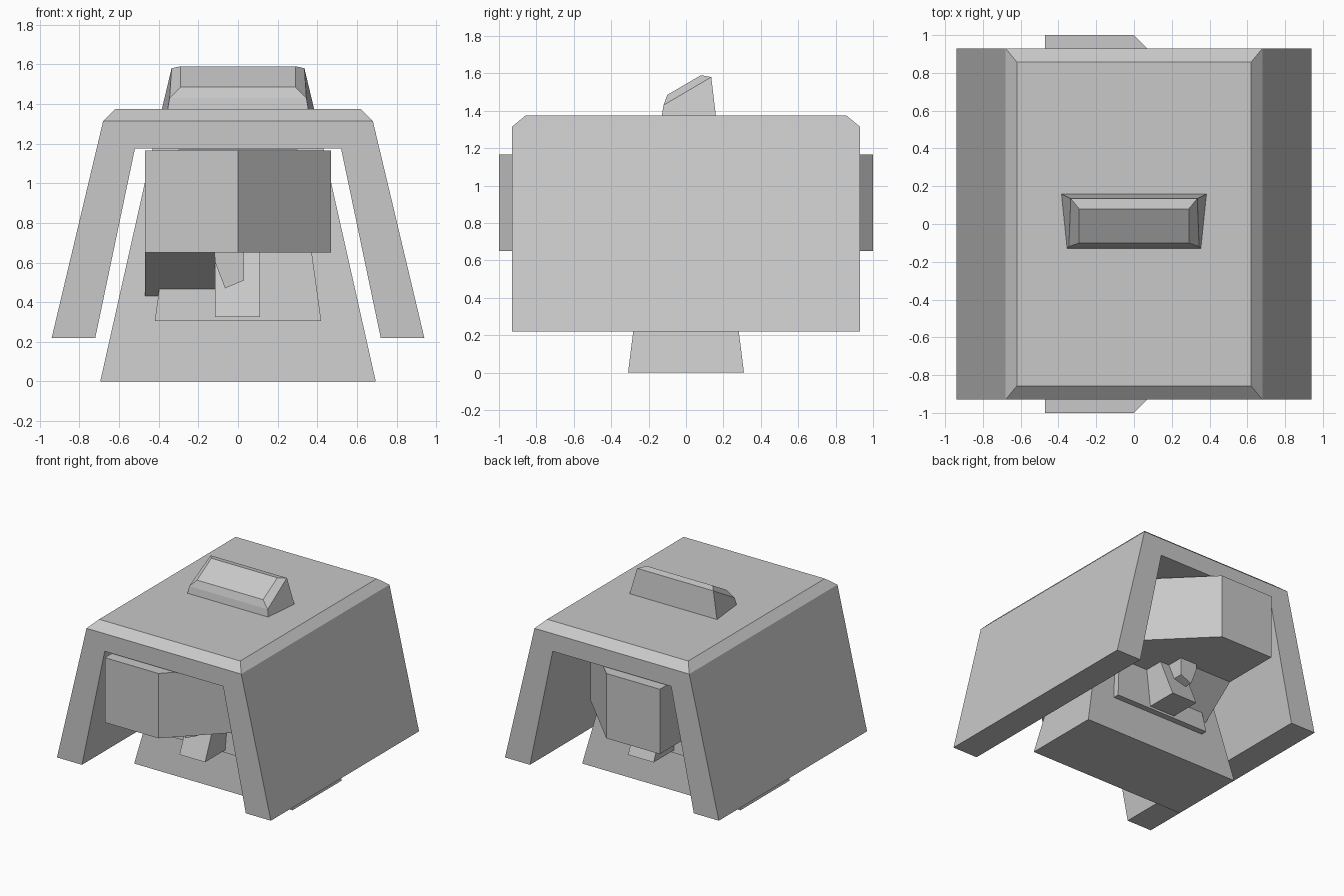
import bpy, bmesh

cube = bpy.data.objects.get("Cube")
if cube:
    bpy.data.objects.remove(cube, do_unlink=True)

grey = bpy.data.materials.new("plain grey")
grey.use_nodes = True
colour = (0.58, 0.58, 0.58, 1)
grey.diffuse_color = colour
grey.node_tree.nodes["Principled BSDF"].inputs["Base Color"].default_value = colour


def loft(name, rings):
    """Solid through matching rings of points, capped at both ends."""
    bm = bmesh.new()
    loops = [[bm.verts.new(p) for p in ring] for ring in rings]
    for a, b in zip(loops, loops[1:]):
        for i in range(len(a)):
            j = (i + 1) % len(a)
            bm.faces.new((a[i], a[j], b[j], b[i]))
    bm.faces.new(loops[0])
    bm.faces.new(loops[-1])
    bmesh.ops.recalc_face_normals(bm, faces=bm.faces)
    mesh = bpy.data.meshes.new(name)
    bm.to_mesh(mesh)
    bm.free()
    mesh.materials.append(grey)
    obj = bpy.data.objects.new(name, mesh)
    bpy.context.collection.objects.link(obj)
    return obj


def ring(half_back, y_back, half_front, y_front, z_back, z_front):
    return [(-half_front, y_front, z_front), (half_front, y_front, z_front),
            (half_back, y_back, z_back), (-half_back, y_back, z_back)]


def rect(hx, hy, z):
    return ring(hx, hy, hx, -hy, z, z)


def extrude_y(name, profile, y0, y1):
    return loft(name, [[(x, y, z) for x, z in profile] for y in (y0, y1)])


def extrude_x(name, profile, x0, x1):
    return loft(name, [[(x, y, z) for y, z in profile] for x in (x0, x1)])


# Arched shell, with a bevelled lid on top
half = [(0.94, 0.22), (0.68, 1.315)]
inner = [(0.52, 1.175), (0.72, 0.22)]
arch = half + [(-x, z) for x, z in reversed(half)]
arch += [(-x, z) for x, z in reversed(inner)] + inner
extrude_y("arched_shell", arch, -0.93, 0.93)
loft("bevelled_lid", [rect(0.68, 0.93, 1.315), rect(0.62, 0.857, 1.375)])

# Sloped grip on the lid
loft("top_grip", [
    ring(0.385, 0.16, 0.355, -0.13, 1.37, 1.37),
    ring(0.335, 0.135, 0.345, -0.12, 1.58, 1.43),
    ring(0.29, 0.08, 0.29, -0.1, 1.59, 1.485)])

# Tapered central pedestal
loft("pedestal", [rect(0.695, 0.31, 0), rect(0.43, 0.16, 1.18)])

# Matching parts at the front and back
for side, s in (("front", -1), ("back", 1)):
    # Raised plate on the pedestal
    loft(side + "_panel", [
        [(-w, s * 0.1, z), (w, s * 0.1, z), (w, s * y, z), (-w, s * y, z)]
        for w, y, z in ((0.42, 0.32, 0.305), (0.3, 0.21, 1.17))])

    # Block with one angled corner
    plan = [(-0.47, 0.12), (-0.47, 1), (0, 1), (0.47, 0.53), (0.47, 0.12)]
    loft(side + "_block", [[(x, s * y, z) for x, y in plan] for z in (0.65, 1.165)])

    # Undercut brace joining block and pedestal
    brace = [(0.53, 0.66), (0.53, 0.65), (0.2, 0.386), (0.1, 0.386), (0.1, 0.66)]
    extrude_x(side + "_brace", [(s * y, z) for y, z in brace], -0.47, -0.02)

    # Leaning post and the small catch above it
    post = [(0.15, 0.325), (0.57, 0.325), (0.42, 0.68), (0.15, 0.68)]
    extrude_x(side + "_post", [(s * y, z) for y, z in post], -0.115, 0.11)
    catch = [(-0.12, 0.66), (-0.115, 0.6), (-0.065, 0.47), (0.03, 0.51), (0.03, 0.66)]
    extrude_y(side + "_catch", catch, s * 0.42, s * 0.57)
